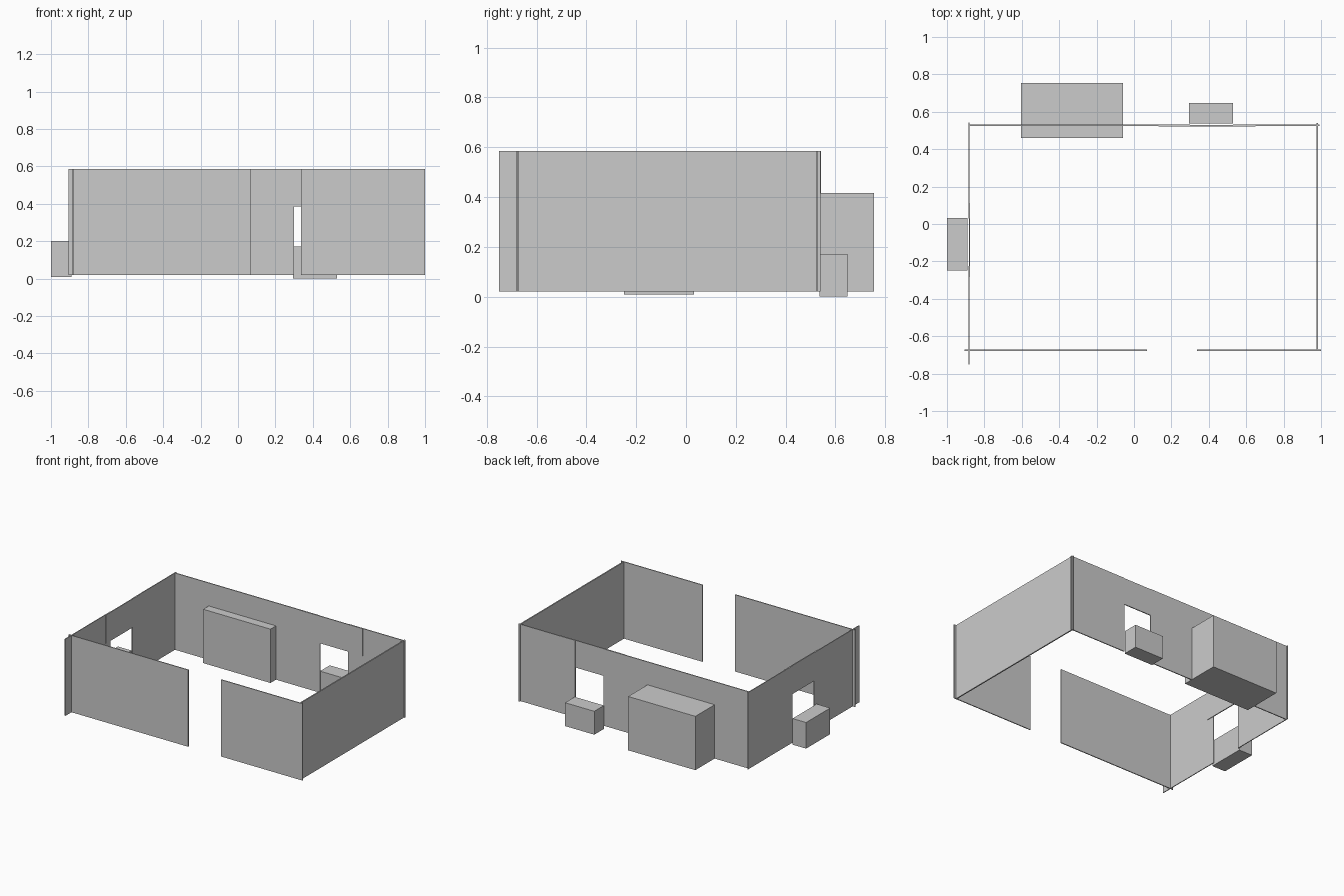
import bpy

if "Cube" in bpy.data.objects:
    bpy.data.objects.remove(bpy.data.objects["Cube"])

def box(name, x, y, z):
    """Box spanning the given (min, max) range on each axis."""
    bpy.ops.mesh.primitive_cube_add(size=1, location=[(a + b) / 2 for a, b in (x, y, z)])
    ob = bpy.context.object
    ob.name = name
    ob.scale = [b - a for a, b in (x, y, z)]
    bpy.ops.object.transform_apply(location=False, rotation=False, scale=True)
    return ob

FLOOR, TOP = 0.02, 0.585
FULL = (FLOOR, TOP)

# Front wall with the entrance gap
FRONT_Y = (-0.679, -0.672)
box("front_wall_left", (-0.905, 0.07), FRONT_Y, FULL)
box("front_wall_right", (0.337, 1.0), FRONT_Y, FULL)

# Right wall
box("right_wall", (0.975, 0.984), (-0.68, 0.54), FULL)

# Back wall around its opening, header set slightly inward
BACK_Y = (0.524, 0.531)
box("back_wall_left", (-0.885, 0.30), BACK_Y, FULL)
box("back_wall_right", (0.53, 0.992), BACK_Y, FULL)
box("back_opening_header", (0.13, 0.65), (0.521, 0.528), (0.385, TOP))

# Left wall around its opening, header set slightly inward
LEFT_X = (-0.886, -0.88)
box("left_wall_front", LEFT_X, (-0.75, -0.225), FULL)
box("left_wall_back", LEFT_X, (0.03, 0.543), FULL)
box("left_opening_header", (-0.883, -0.876), (-0.283, 0.113), (0.375, TOP))

# Large block passing through the back wall
box("through_wall_block", (-0.605, -0.058), (0.46, 0.755), (FLOOR, 0.416))

# Low blocks outside the two openings
box("back_opening_block", (0.293, 0.53), (0.536, 0.648), (0.0, 0.172))
box("left_opening_block", (-1.0, -0.89), (-0.248, 0.032), (0.008, 0.2))
